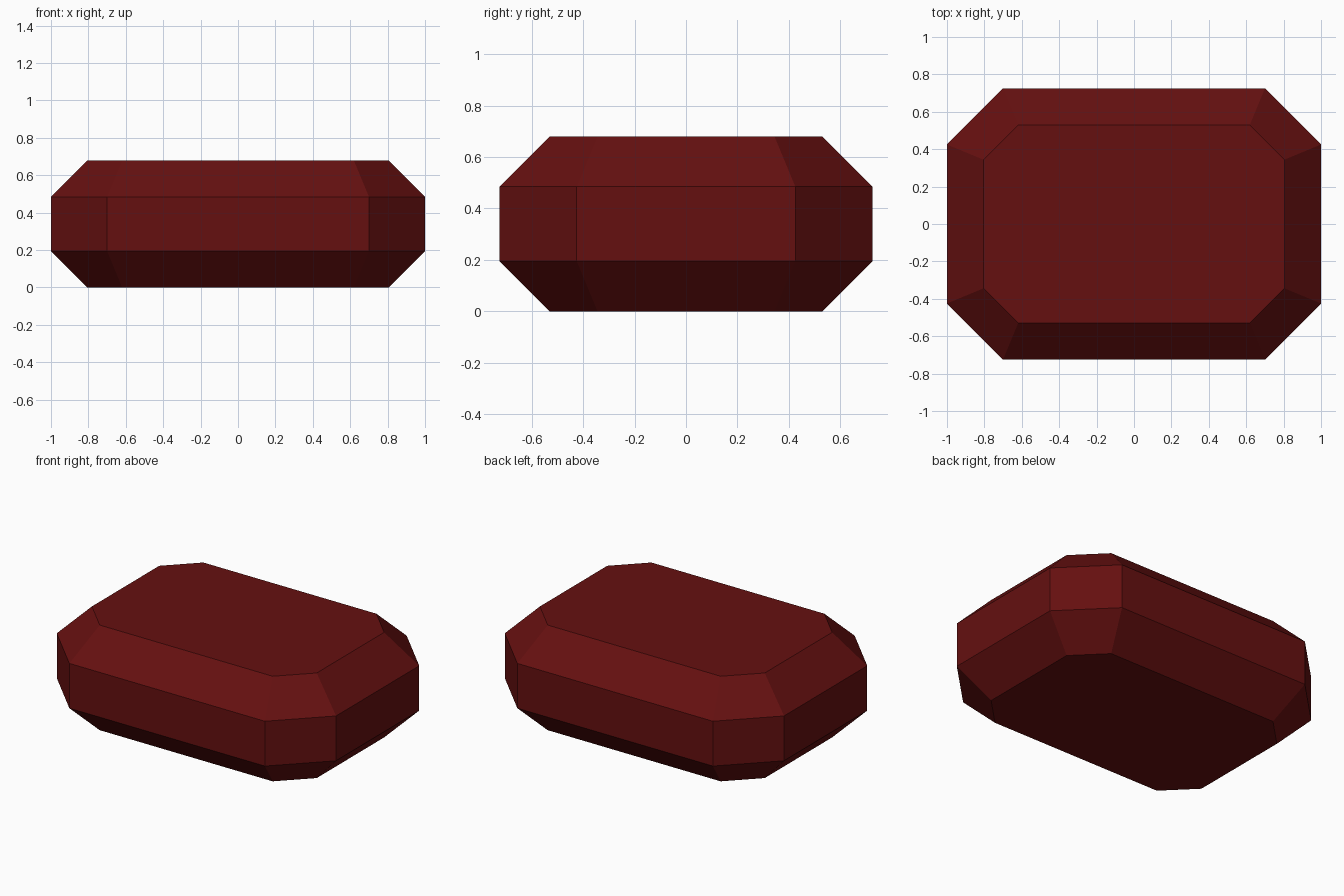
import bpy
import bmesh
import math

cube = bpy.data.objects.get("Cube")
if cube:
    bpy.data.objects.remove(cube, do_unlink=True)

HALF_X, HALF_Y, HEIGHT = 1.0, 0.725, 0.68
CORNER = 0.30   # chamfer of the four upright corners
BEVEL = 0.195   # chamfer around top and bottom


def flat_material(name, color):
    mat = bpy.data.materials.new(name)
    mat.use_nodes = True
    mat.diffuse_color = color
    mat.node_tree.nodes["Principled BSDF"].inputs["Base Color"].default_value = color
    return mat


def octagon(bm, inset, z):
    """Chamfered rectangle, shrunk evenly by inset."""
    x, y = HALF_X - inset, HALF_Y - inset
    shift = inset * math.tan(math.pi / 8)
    cx, cy = HALF_X - CORNER - shift, HALF_Y - CORNER - shift
    outline = [(x, -cy), (x, cy), (cx, y), (-cx, y),
               (-x, cy), (-x, -cy), (-cx, -y), (cx, -y)]
    return [bm.verts.new((px, py, z)) for px, py in outline]


# Cut gem: stacked outlines joined by flat facets
bm = bmesh.new()
levels = [(BEVEL, 0), (0, BEVEL), (0, HEIGHT - BEVEL), (BEVEL, HEIGHT)]
rings = [octagon(bm, inset, z) for inset, z in levels]
for low, high in zip(rings, rings[1:]):
    for i in range(len(low)):
        j = (i + 1) % len(low)
        bm.faces.new((low[i], low[j], high[j], high[i]))
bm.faces.new(rings[-1])
bm.faces.new(reversed(rings[0]))
bmesh.ops.recalc_face_normals(bm, faces=bm.faces)

mesh = bpy.data.meshes.new("cut_gem")
bm.to_mesh(mesh)
bm.free()
mesh.materials.append(flat_material("deep red", (0.13, 0.005, 0.005, 1)))
gem = bpy.data.objects.new("cut_gem", mesh)
bpy.context.collection.objects.link(gem)
